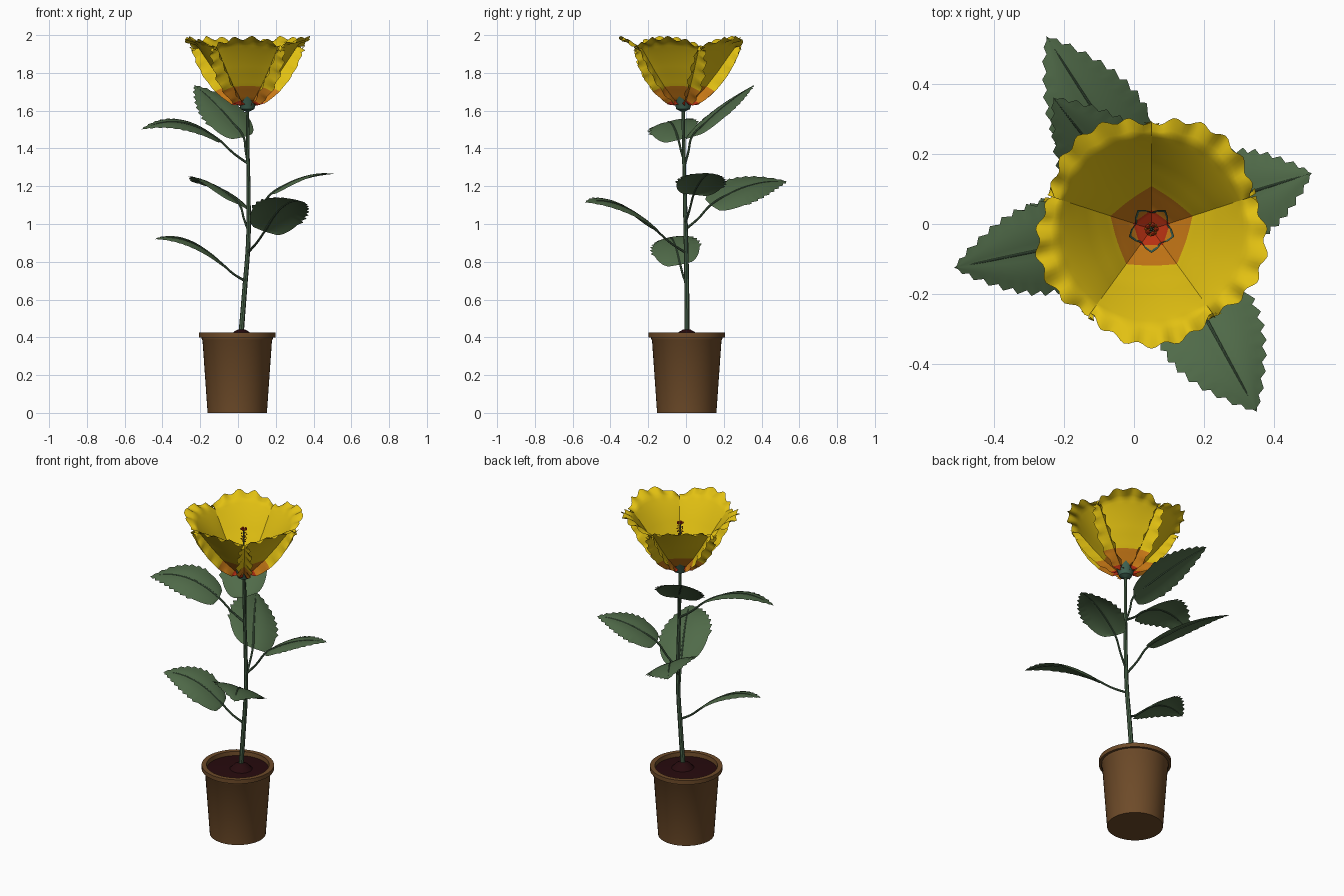
import bpy, bmesh, random
from math import sin, cos, pi, radians, copysign
from mathutils import Vector

random.seed(4)
if "Cube" in bpy.data.objects:
    bpy.data.objects.remove(bpy.data.objects["Cube"])


def material(name, rgb):
    m = bpy.data.materials.new(name)
    m.use_nodes = True
    m.diffuse_color = (*rgb, 1)
    m.node_tree.nodes["Principled BSDF"].inputs["Base Color"].default_value = (*rgb, 1)
    return m


YELLOW = material("petal yellow", (0.76, 0.53, 0.006))
ORANGE = material("petal orange", (0.58, 0.19, 0.008))
RED = material("petal red", (0.48, 0.03, 0.006))
LEAF = material("leaf green", (0.08, 0.145, 0.066))
STEM = material("stem green", (0.07, 0.13, 0.07))
CALYX = material("calyx teal", (0.05, 0.125, 0.085))
POT = material("pot brown", (0.155, 0.07, 0.022))
SOIL = material("soil", (0.02, 0.003, 0.004))

CENTRE = Vector((0.05, -0.015, 0))      # flower axis


def finish(ob, angle=40):
    bpy.ops.object.select_all(action="DESELECT")
    ob.select_set(True)
    bpy.context.view_layer.objects.active = ob
    bpy.ops.object.shade_smooth_by_angle(angle=radians(angle))
    return ob


def from_bmesh(name, bm, mats, angle=40):
    me = bpy.data.meshes.new(name)
    bm.to_mesh(me)
    bm.free()
    for m in mats:
        me.materials.append(m)
    ob = bpy.data.objects.new(name, me)
    bpy.context.collection.objects.link(ob)
    return finish(ob, angle)


def grid(name, rows, mats, closed=False, rule=lambda j: 0, angle=40):
    """Skin rows of points; rule picks the material of each row."""
    bm = bmesh.new()
    vs = [[bm.verts.new(p) for p in row] for row in rows]
    n = len(vs[0])
    for j in range(len(vs) - 1):
        for i in range(n if closed else n - 1):
            k = (i + 1) % n
            f = bm.faces.new((vs[j][i], vs[j][k], vs[j + 1][k], vs[j + 1][i]))
            f.material_index = rule(j)
    bmesh.ops.remove_doubles(bm, verts=bm.verts, dist=0.00005)
    return from_bmesh(name, bm, mats, angle)


def lathe(name, profile, centre, mat, n=48):
    rows = [[(centre[0] + r * cos(2 * pi * i / n), centre[1] + r * sin(2 * pi * i / n), z)
             for i in range(n)] for r, z in profile]
    return grid(name, rows, [mat], closed=True)


def tube(name, points, radii, mat):
    cu = bpy.data.curves.new(name, "CURVE")
    cu.dimensions = "3D"
    cu.bevel_depth = 1
    cu.bevel_resolution = 2
    cu.resolution_u = 6
    cu.use_fill_caps = True
    sp = cu.splines.new("BEZIER")
    sp.bezier_points.add(len(points) - 1)
    for bp, p, r in zip(sp.bezier_points, points, radii):
        bp.co = p
        bp.radius = r
        bp.handle_left_type = bp.handle_right_type = "AUTO"
    cu.materials.append(mat)
    ob = bpy.data.objects.new(name, cu)
    bpy.context.collection.objects.link(ob)
    bpy.ops.object.select_all(action="DESELECT")
    ob.select_set(True)
    bpy.context.view_layer.objects.active = ob
    bpy.ops.object.convert(target="MESH")
    return finish(bpy.context.object)


# Pot and soil
lathe("pot", [(0, 0), (0.157, 0), (0.184, 0.385), (0.188, 0.39), (0.188, 0.4), (0.203, 0.4),
              (0.203, 0.425), (0.176, 0.425), (0.172, 0.39)], (-0.004, 0.004), POT)
lathe("soil", [(0.174, 0.4), (0.1, 0.405), (0, 0.41)], (-0.004, 0.004), SOIL)
lathe("soil_mound", [(0.065, 0.405), (0.04, 0.43), (0.018, 0.442), (0, 0.444)], (0.018, 0.004), SOIL, 16)

# Main stem
tube("stem", [(0.015, 0.005, 0.4), (0.035, 0.004, 0.65), (0.054, 0, 0.9), (0.056, -0.006, 1.15),
              (0.052, -0.012, 1.4), (0.05, -0.015, 1.62)],
     [0.014, 0.013, 0.012, 0.011, 0.009, 0.009], STEM)


# Leaves: stalk foot height, blade base, blade tip, arch, half width, roll
def leaf(name, foot, base, tip, arch, half, roll):
    base, tip = Vector(base), Vector(tip)
    ctrl = (base + tip) / 2 + Vector((0, 0, 2 * arch))

    def spine(t):
        return base * (1 - t) ** 2 + ctrl * (2 * t * (1 - t)) + tip * t * t

    d = tip - base
    side = Vector((-d.y, d.x, 0)).normalized()
    side = (side + Vector((0, 0, roll))).normalized()
    up = d.cross(side).normalized()
    n, cols, rows = 44, 5, []
    for j in range(n + 1):
        t = j / n
        w = half * max(sin(pi * t ** 0.65), 0) ** (0.5 + 0.5 * t)
        row = []
        for i in range(-cols, cols + 1):
            u = i / cols
            tooth = 0.016 * (j % 4) / 3 if abs(i) == cols and 0.25 < t < 0.97 else 0
            row.append(spine(t) + side * (u * w + copysign(tooth, u))
                       + up * w * (0.16 * abs(u) - 0.26 * u * u))
        rows.append(row)
    grid(name + "_blade", rows, [LEAF], angle=60)
    stem_x = 0.035 if foot < 0.75 else 0.053
    start = Vector((stem_x, -0.005, foot))
    bend = start.lerp(base, 0.5) - Vector((0, 0, 0.008))
    pts = [start, bend] + [spine(t) for t in (0, 0.25, 0.5, 0.75, 1)]
    tube(name + "_stalk", pts, [0.007, 0.006, 0.006, 0.005, 0.004, 0.003, 0.001], STEM)


leaf("lower_right_leaf", 0.7, (-0.08, -0.03, 0.785), (-0.44, -0.1, 0.92), 0.055, 0.125, -0.2)
leaf("front_leaf", 0.85, (0.14, -0.15, 0.96), (0.35, -0.535, 1.115), 0.06, 0.145, -0.3)
leaf("back_leaf", 0.97, (0.01, 0.13, 1.1), (-0.25, 0.535, 1.225), 0.04, 0.14, 0.42)
leaf("left_leaf", 1.0, (0.17, 0.04, 1.155), (0.507, 0.145, 1.265), 0.035, 0.125, -0.1)
leaf("upper_right_leaf", 1.32, (-0.1, -0.04, 1.445), (-0.513, -0.125, 1.5), 0.065, 0.125, -0.25)
leaf("upper_back_leaf", 1.32, (0.03, 0.03, 1.46), (-0.23, 0.36, 1.735), 0.02, 0.13, -0.2)

# Petals: flat-sided cup below, round ruffled rim, margins folded outward
SEAM = [(0.012, 1.632), (0.055, 1.655), (0.123, 1.73), (0.185, 1.815),
        (0.235, 1.895), (0.272, 1.96), (0.3, 1.985)]
STEPS = 4
ROWS = STEPS * (len(SEAM) - 1)
HALF = radians(36)


def petal(name, heading):
    rows = []
    for j in range(ROWS + 1):
        v = j / ROWS
        k = min(j // STEPS, len(SEAM) - 2)
        f = j / STEPS - k
        rs = SEAM[k][0] * (1 - f) + SEAM[k + 1][0] * f
        zs = SEAM[k][1] * (1 - f) + SEAM[k + 1][1] * f
        fold = 0.062 * sin(pi * v ** 0.8) + 0.015 * v
        row = []
        for i in range(-20, 21):
            u = i / 20
            th = HALF * min(abs(u) / 0.8, 1)
            s = max(abs(u) - 0.8, 0) / 0.2
            flat = cos(HALF) / cos(th)
            r = rs * (flat * (1 - v * v) + v * v * (1 + 0.11 * cos(th * 2.5)))
            z = zs - 0.05 * v ** 3 * (th / HALF) ** 2
            # ruffles on the rim and along the folded margins
            rim = max(v - 0.8, 0) / 0.2
            r += 0.008 * rim * sin(u * 21 + heading * 3)
            z += 0.011 * rim * cos(u * 17 + heading * 5)
            wave = 0.009 * s * sin(v * 42 + u)
            r += 0.72 * fold * s + wave * 0.5
            z -= 0.45 * fold * s - wave * 0.5
            th -= (0.6 * fold * s + wave) / max(r, 0.05)
            a = heading + copysign(th, u)
            row.append(CENTRE + Vector((r * cos(a), r * sin(a), min(z, 1.998))))
        rows.append(row)
    grid(name, rows, [RED, ORANGE, YELLOW], rule=lambda j: min(j // STEPS, 2), angle=70)


for n in range(5):
    petal(f"petal_{n + 1}", radians(-90 + 72 * n))

# Calyx with five pointed sepals
rows = []
for r, z, tip_r, tip_z in [(0.009, 1.595, 0, 0), (0.036, 1.608, 0, 0), (0.044, 1.635, 0, 0),
                           (0.048, 1.662, 0.02, 0.032)]:
    row = []
    for i in range(20):
        point = (1 + cos(2 * pi * i / 4)) / 2
        a = radians(-90) + 2 * pi * i / 20
        rr = r + tip_r * point
        row.append(CENTRE + Vector((rr * cos(a), rr * sin(a), z + tip_z * point)))
    rows.append(row)
grid("calyx", rows, [CALYX], closed=True)

# Stamen column with anthers and stigmas
tube("stamen_column", [CENTRE + Vector((0, 0, z)) for z in (1.62, 1.76, 1.9)],
     [0.006, 0.005, 0.003], STEM)


def beads(name, spots, size, mat):
    bm = bmesh.new()
    for p in spots:
        made = bmesh.ops.create_icosphere(bm, subdivisions=1, radius=size)
        bmesh.ops.translate(bm, verts=made["verts"], vec=p)
    from_bmesh(name, bm, [mat])


def ring(r, a, z):
    return CENTRE + Vector((r * cos(a), r * sin(a), z))


beads("anthers", [ring(random.uniform(0.008, 0.018), i * 2.4, 1.83 + 0.0025 * i) for i in range(22)],
      0.0045, ORANGE)
beads("stigmas", [ring(0.013, 2 * pi * i / 5, 1.905) for i in range(5)], 0.008, RED)
